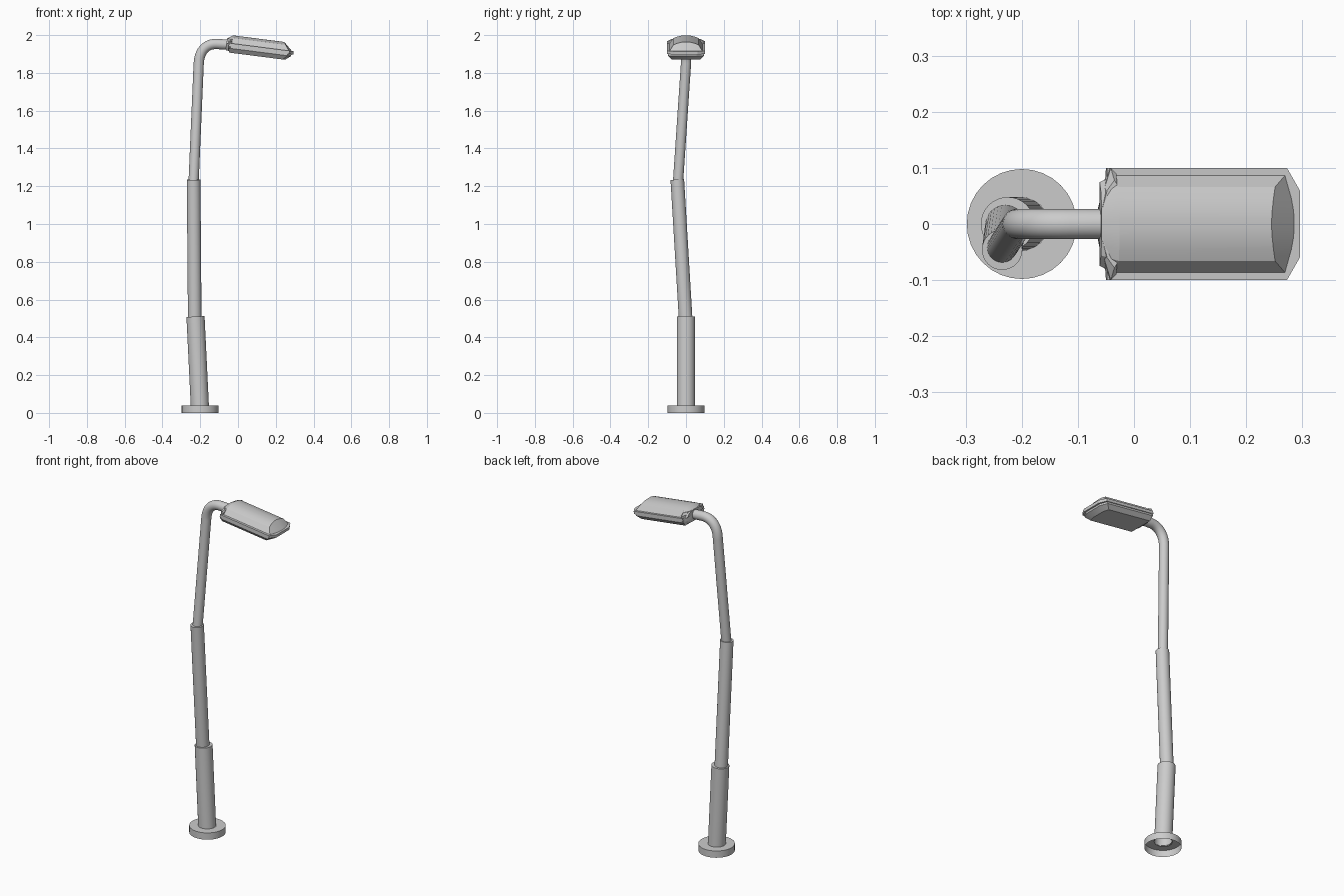
import bpy, bmesh, math
from mathutils import Vector, Matrix

if "Cube" in bpy.data.objects:
    bpy.data.objects.remove(bpy.data.objects["Cube"])

TILT = math.radians(7.3)
LAMP = Matrix.Translation((0.115, 0, 1.93)) @ Matrix.Rotation(TILT, 4, 'Y')


def loft(name, rings, cap_start=True, cap_end=True, matrix=None, angle=30):
    """Skin a list of equal-sized closed rings."""
    bm = bmesh.new()
    rows = [[bm.verts.new(p) for p in r] for r in rings]
    n = len(rows[0])
    for a, b in zip(rows, rows[1:]):
        for i in range(n):
            j = (i + 1) % n
            bm.faces.new((a[i], a[j], b[j], b[i]))
    if cap_start:
        bm.faces.new(rows[0][::-1])
    if cap_end:
        bm.faces.new(rows[-1])
    bmesh.ops.recalc_face_normals(bm, faces=bm.faces)
    me = bpy.data.meshes.new(name)
    bm.to_mesh(me)
    bm.free()
    ob = bpy.data.objects.new(name, me)
    bpy.context.collection.objects.link(ob)
    if matrix:
        ob.matrix_world = matrix
    bpy.ops.object.select_all(action='DESELECT')
    bpy.context.view_layer.objects.active = ob
    ob.select_set(True)
    bpy.ops.object.shade_smooth_by_angle(angle=math.radians(angle))
    return ob


def circle(center, normal, radius, start=Vector((1, 0, 0)), sides=32):
    u = (start - normal * start.dot(normal)).normalized()
    v = normal.cross(u)
    return [center + radius * (math.cos(k) * u + math.sin(k) * v)
            for k in (2 * math.pi * i / sides for i in range(sides))]


def tube(name, path, radius, cap_end=True):
    pts = [Vector(p) for p in path]
    rings, u = [], Vector((1, 0, 0))
    for i, p in enumerate(pts):
        t = (pts[min(i + 1, len(pts) - 1)] - pts[max(i - 1, 0)]).normalized()
        u = (u - t * u.dot(t)).normalized()
        rings.append(circle(p, t, radius, u))
    return loft(name, rings, False, cap_end)


def mirrored(half):
    """Close a half outline (y >= 0) into a symmetric ring."""
    return half + [(x, -y, z) for x, y, z in reversed(half)]


def plan(half, z):
    return mirrored([(x, y, z) for x, y in half])


# base flange, hollow underneath
up = Vector((0, 0, 1))
loft("base_flange", [circle(Vector((-0.2, 0, z)), up, r)
                     for r, z in ((0.098, 0), (0.098, 0.04), (0.047, 0.04))], False, False)

# leaning telescopic pole sections
tube("lower_pole", [(-0.202, 0, 0.037), (-0.225, 0, 0.51)], 0.048)
tube("middle_pole", [(-0.229, -0.002, 0.5), (-0.235, -0.046, 1.235)], 0.036)

# upper pole with the bent arm
a, b, c, d = (Vector(p) for p in ((-0.208, 0, 1.85), (-0.205, 0, 1.915),
                                  (-0.17, 0, 1.954), (-0.115, 0, 1.953)))
bend = [a * (1 - t)**3 + b * 3 * t * (1 - t)**2 + c * 3 * t * t * (1 - t) + d * t**3
        for t in (i / 10 for i in range(11))]
tube("upper_pole_arm", [(-0.235, -0.042, 1.225)] + bend + [(-0.05, 0, 1.949)], 0.027)

# thin rim around the lamp
rim = [(-0.165, 0.1), (0.158, 0.1), (0.181, 0.06)]
loft("lamp_rim", [plan(rim, -0.01), plan(rim, 0.007)], matrix=LAMP, angle=20)

# rear collar where the arm enters
collar = [(-0.15, 0.09), (-0.16, 0.1), (-0.171, 0.065), (-0.177, 0.03)]
narrow = [(-0.15, 0.07), (-0.155, 0.078), (-0.168, 0.06), (-0.176, 0.03)]
loft("lamp_collar", [plan(narrow, -0.034), plan(collar, -0.018),
                     plan(collar, 0.018), plan(narrow, 0.03)], matrix=LAMP, angle=20)

# housing: faceted sides, softly domed top, sloped front
section = [(0.088, 0.005), (0.066, 0.036), (0.045, 0.044), (0.023, 0.049), (0.008, 0.05)]
slope = [(0.156, 0.088), (0.133, 0.066), (0.129, 0.045), (0.126, 0.023), (0.125, 0.008)]
rear = mirrored([(-0.178, y * 0.85, z * 0.6) for y, z in section])
back = mirrored([(-0.148, y, z) for y, z in section])
front = mirrored([(x, y, z) for (x, _), (y, z) in zip(slope, section)])
toe = mirrored([(x, y, 0.005) for x, y in
                ((0.156, 0.087), (0.162, 0.066), (0.168, 0.045), (0.172, 0.023), (0.173, 0.008))])
loft("lamp_housing", [rear, back, front, toe], matrix=LAMP, angle=25)

# tapered lens below
lens_top = [(-0.165, 0.095), (0.15, 0.095), (0.17, 0.055)]
lens_low = [(-0.158, 0.075), (0.128, 0.075), (0.14, 0.045)]
loft("lamp_lens", [plan(lens_top, -0.009), plan(lens_top, -0.02), plan(lens_low, -0.043)],
     matrix=LAMP, angle=20)
